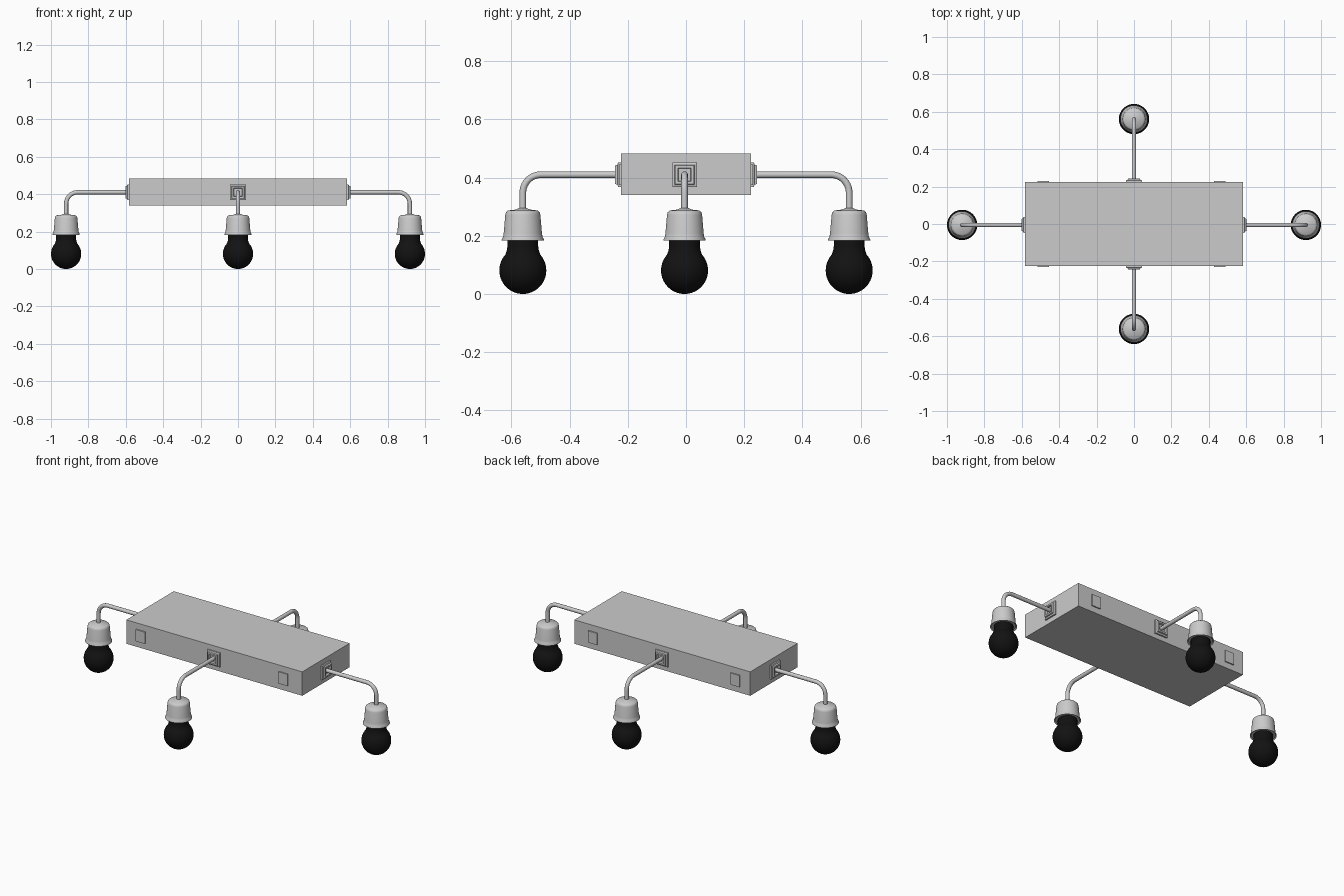
import bpy, bmesh, math
from mathutils import Matrix, Vector

cube = bpy.data.objects.get("Cube")
if cube:
    bpy.data.objects.remove(cube, do_unlink=True)


def material(name, value):
    mat = bpy.data.materials.new(name)
    mat.use_nodes = True
    color = (value, value, value, 1)
    mat.diffuse_color = color
    mat.node_tree.nodes["Principled BSDF"].inputs["Base Color"].default_value = color
    return mat


GREY = material("light grey", 0.6)
BLACK = material("bulb black", 0.006)


def add_object(name, mesh, mat, matrix=Matrix(), smooth=False):
    obj = bpy.data.objects.new(name, mesh)
    bpy.context.collection.objects.link(obj)
    mesh.materials.clear()
    mesh.materials.append(mat)
    obj.matrix_world = matrix
    if smooth:
        bpy.ops.object.select_all(action="DESELECT")
        obj.select_set(True)
        bpy.context.view_layer.objects.active = obj
        bpy.ops.object.shade_smooth_by_angle(angle=math.radians(35))
    return obj


def box(name, size, center):
    bm = bmesh.new()
    bmesh.ops.create_cube(bm, size=1)
    bmesh.ops.scale(bm, vec=size, verts=bm.verts)
    mesh = bpy.data.meshes.new(name)
    bm.to_mesh(mesh)
    bm.free()
    return add_object(name, mesh, GREY, Matrix.Translation(center))


def lathe(name, profile, sides, mat, matrix, smooth=True):
    """Stack rings of (radius, height) about local z; end points sit on the axis."""
    bm = bmesh.new()
    rings = []
    for r, h in profile:
        count = sides if r > 0 else 1
        rings.append([bm.verts.new((r * math.cos(a), r * math.sin(a), h))
                      for a in (math.tau * (i + 0.5) / sides for i in range(count))])
    for low, high in zip(rings, rings[1:]):
        for i in range(sides):
            j = (i + 1) % sides
            face = [low[i % len(low)], low[j % len(low)],
                    high[j % len(high)], high[i % len(high)]]
            bm.faces.new(list(dict.fromkeys(face)))
    bmesh.ops.recalc_face_normals(bm, faces=bm.faces)
    mesh = bpy.data.meshes.new(name)
    bm.to_mesh(mesh)
    bm.free()
    return add_object(name, mesh, mat, matrix, smooth)


def tube(name, points, radius, matrix):
    curve = bpy.data.curves.new(name + "_path", "CURVE")
    curve.dimensions = "3D"
    curve.bevel_depth = radius
    curve.bevel_resolution = 4
    curve.use_fill_caps = True
    spline = curve.splines.new("POLY")
    spline.points.add(len(points) - 1)
    for p, co in zip(spline.points, points):
        p.co = (*co, 1)
    helper = bpy.data.objects.new(name + "_helper", curve)
    bpy.context.collection.objects.link(helper)
    bpy.context.view_layer.update()
    mesh = bpy.data.meshes.new_from_object(helper.evaluated_get(
        bpy.context.evaluated_depsgraph_get()))
    bpy.data.objects.remove(helper, do_unlink=True)
    return add_object(name, mesh, GREY, matrix, True)


# Main body
HALF_X, HALF_Y, ARM_Z = 0.582, 0.224, 0.41
box("body", (2 * HALF_X, 2 * HALF_Y, 0.143), (0, 0, 0.411))

# Small blank covers on the long sides
for y, side in ((-HALF_Y, "front"), (HALF_Y, "back")):
    for x, end in ((-0.485, "right"), (0.458, "left")):
        box(f"{side}_{end}_cover", (0.06, 0.014, 0.07), (x, y, ARM_Z))

# Bulb: ball running into a straight neck
R = 0.081
bulb_profile = [(R * math.sin(math.radians(a)), R - R * math.cos(math.radians(a)))
                for a in range(0, 133, 6)]
bulb_profile += [(0.055, 0.15), (0.053, 0.165), (0.053, 0.2), (0, 0.2)]

# Socket: tapered cup with a flared rim and a rounded top
socket_profile = [(0, 0.188), (0.066, 0.188), (0.073, 0.183), (0.073, 0.187),
                  (0.068, 0.196), (0.066, 0.208), (0.0605, 0.272), (0.058, 0.281),
                  (0.051, 0.287), (0.025, 0.29), (0.014, 0.295), (0, 0.295)]

# Square stepped wall plate with a sunken middle (half width, depth)
plate_profile = [(0, -0.005), (0.042, -0.005), (0.042, 0.009), (0.034, 0.012),
                 (0.032, 0.02), (0.023, 0.02), (0.021, 0.008), (0, 0.008)]
plate_profile = [(w * math.sqrt(2), d) for w, d in plate_profile]

# Four lamps, each built along local +x and turned to its side
BEND = 0.062
for name, turn, wall, reach in (("left", 0, HALF_X, 0.919), ("back", 90, HALF_Y, 0.561),
                                ("right", 180, HALF_X, 0.919), ("front", 270, HALF_Y, 0.561)):
    offset = Vector((0, -0.005 if turn % 180 == 0 else 0, 0))
    place = Matrix.Translation(offset) @ Matrix.Rotation(math.radians(turn), 4, "Z")
    path = [(wall - 0.01, 0, ARM_Z)]
    for i in range(11):
        a = math.pi / 2 * i / 10
        path.append((reach - BEND + BEND * math.sin(a), 0, ARM_Z - BEND + BEND * math.cos(a)))
    path.append((reach, 0, 0.285))
    tube(name + "_arm", path, 0.0115, place)
    lamp = place @ Matrix.Translation((reach, 0, 0))
    lathe(name + "_socket", socket_profile, 40, GREY, lamp)
    lathe(name + "_bulb", bulb_profile, 40, BLACK, lamp)
    outward = place @ Matrix.Translation((wall, 0, ARM_Z)) @ Matrix.Rotation(math.pi / 2, 4, "Y")
    lathe(name + "_wall_plate", plate_profile, 4, GREY, outward, False)
